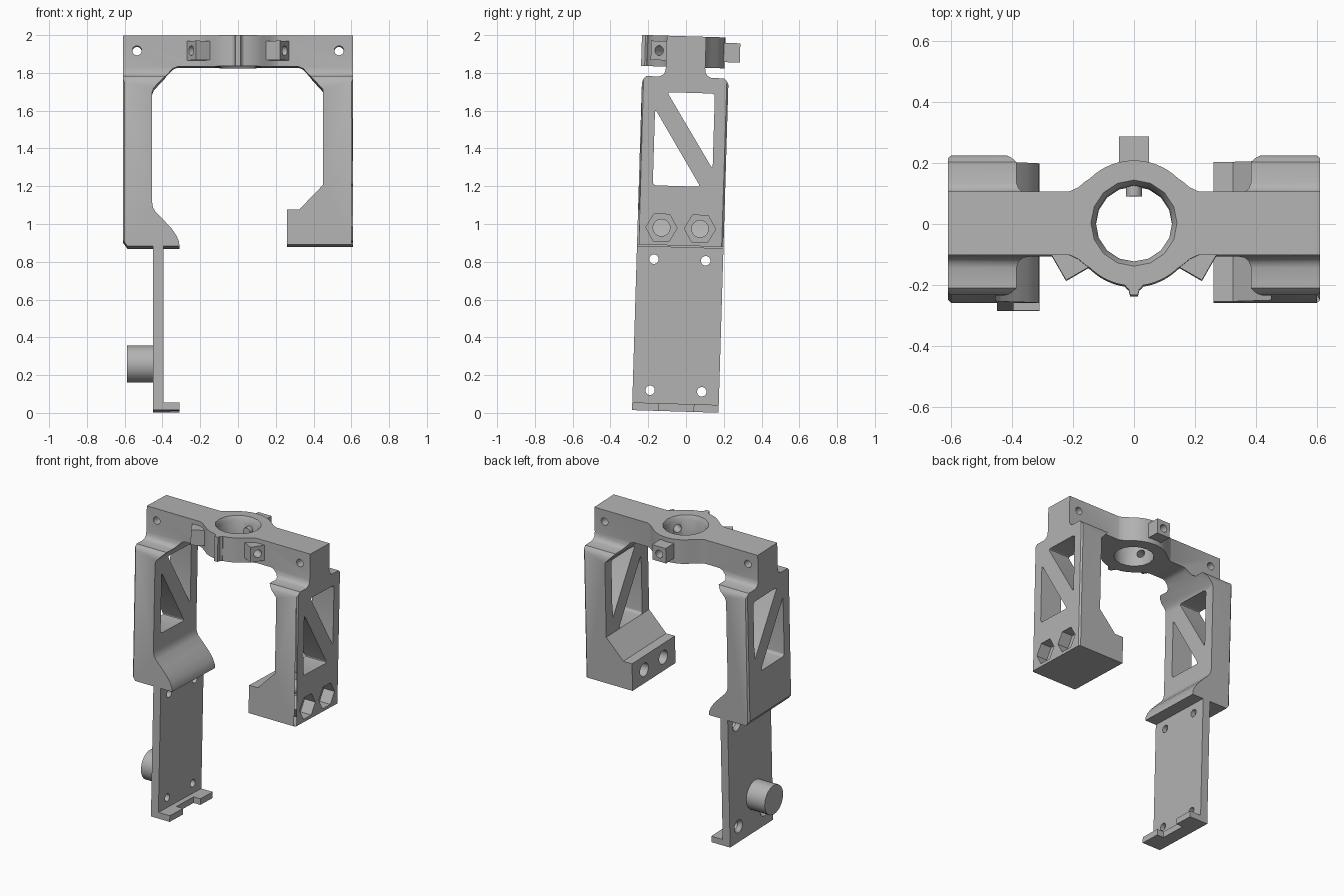
import bpy, bmesh, math
from mathutils import Matrix, Vector

if "Cube" in bpy.data.objects:
    bpy.data.objects.remove(bpy.data.objects["Cube"], do_unlink=True)

grey = bpy.data.materials.new("mid_grey")
grey.use_nodes = True
grey.diffuse_color = (0.45, 0.45, 0.45, 1)
grey.node_tree.nodes["Principled BSDF"].inputs["Base Color"].default_value = grey.diffuse_color

MID, HALF = 0.003, 0.229          # depth centre and half depth of the arms
TOP, UNDER = 1.994, 1.83          # top bar heights
parts = []


def make(name, bm):
    bmesh.ops.recalc_face_normals(bm, faces=bm.faces)
    mesh = bpy.data.meshes.new(name)
    bm.to_mesh(mesh)
    bm.free()
    mesh.materials.append(grey)
    ob = bpy.data.objects.new(name, mesh)
    bpy.context.collection.objects.link(ob)
    return ob


def prism(name, pts, axis, a, b, radius=0, edge_rule=None):
    """Extrude a 2D outline along an axis, optionally rounding its corners."""
    place = {"x": lambda u, v, t: (t, u, v),
             "y": lambda u, v, t: (u, t, v),
             "z": lambda u, v, t: (u, v, t)}[axis]
    bm = bmesh.new()
    lo = [bm.verts.new(place(u, v, a)) for u, v in pts]
    hi = [bm.verts.new(place(u, v, b)) for u, v in pts]
    bm.faces.new(lo)
    bm.faces.new(hi)
    n = len(pts)
    for i in range(n):
        bm.faces.new((lo[i], lo[(i + 1) % n], hi[(i + 1) % n], hi[i]))
    if radius:
        bm.edges.ensure_lookup_table()
        sides = [bm.edges.get((p, q)) for p, q in zip(lo, hi)]
        bmesh.ops.bevel(bm, geom=sides, offset=radius, segments=4, profile=0.5, affect="EDGES")
    if edge_rule:
        bmesh.ops.bevel(bm, geom=[e for e in bm.edges if edge_rule(e)],
                        offset=0.01, segments=1, affect="EDGES")
    return make(name, bm)


def box(name, x, y, z):
    return prism(name, [(x[0], y[0]), (x[1], y[0]), (x[1], y[1]), (x[0], y[1])], "z", *z)


def rod(name, start, end, r1, r2=None, sides=24):
    """Cylinder or cone between two points."""
    a, b = Vector(start), Vector(end)
    bm = bmesh.new()
    turn = (b - a).to_track_quat("Z", "Y").to_matrix().to_4x4()
    bmesh.ops.create_cone(bm, cap_ends=True, segments=sides, radius1=r1,
                          radius2=r1 if r2 is None else r2, depth=(b - a).length,
                          matrix=Matrix.Translation((a + b) / 2) @ turn)
    return make(name, bm)


def combine(ob, tool, how="DIFFERENCE"):
    mod = ob.modifiers.new("cut", "BOOLEAN")
    mod.operation, mod.solver, mod.object = how, "EXACT", tool
    bpy.context.view_layer.objects.active = ob
    bpy.ops.object.modifier_apply(modifier=mod.name)
    bpy.data.objects.remove(tool, do_unlink=True)


# Bracket frame: front outline trimmed by the side outline
front = [(-0.63, TOP), (-0.63, 0.93), (-0.608, 0.905), (-0.585, 0.875), (-0.31, 0.875),
         (-0.312, 0.9), (-0.325, 0.93), (-0.35, 0.967), (-0.39, 1.01), (-0.435, 1.055),
         (-0.45, 1.08), (-0.455, 1.11), (-0.455, 1.69), (-0.445, 1.715), (-0.345, 1.82),
         (-0.32, UNDER), (0.32, UNDER), (0.345, 1.82), (0.45, 1.705), (0.45, 1.2),
         (0.325, 1.07), (0.26, 1.07), (0.26, 0.885), (0.63, 0.885), (0.63, TOP)]
frame = prism("bracket_frame", front, "y", -0.4, 0.4)
half = [(HALF, 0.8), (HALF, 1.755), (HALF - 0.022, 1.777), (0.14, 1.777),
        (0.12, 1.785), (0.108, 1.8), (0.104, 1.825), (0.104, 2.1)]
side = [(MID + u, v) for u, v in half] + [(MID - u, v) for u, v in reversed(half)]
outer = lambda e: all(abs(abs(v.co.x) - 0.61) < 1e-4 and v.co.z < 1.76 for v in e.verts)
combine(frame, prism("trim", side, "x", -0.61, 0.61, edge_rule=outer), "INTERSECT")

# Collar with fillets into the bar and a small front pointer
quarter = [(0.225, 0.1), (0.205, 0.107), (0.182, 0.118), (0.162, 0.135)]
quarter += [(0.206 * math.cos(t), 0.206 * math.sin(t))
            for t in (math.radians(46 + 6 * i) for i in range(7))]
back = quarter + [(0, 0.206)]
nose = quarter + [(0.028, 0.207), (0.017, 0.217), (0.013, 0.236)]
outline = back + [(-x, y) for x, y in reversed(quarter)]
outline += [(-x, -y) for x, y in nose] + [(x, -y) for x, y in reversed(nose)]
outline = [(x, y + MID) for x, y in outline]
combine(frame, prism("collar", outline, "z", UNDER, TOP), "UNION")

# Three clamp blocks around the collar
directions = [Vector((math.cos(a), math.sin(a), 0)) for a in map(math.radians, (90, 210, 330))]
centre = Vector((0, MID, 1.914))
for d in directions:
    s = Vector((-d.y, d.x, 0)) * 0.05
    corners = [centre + d * r + s * k for r, k in ((0.17, -1), (0.286, -1), (0.286, 1), (0.17, 1))]
    combine(frame, prism("block", [c.xy for c in corners], "z", 1.863, 1.965), "UNION")

# Collar bore, top chamfer and clamp screw holes
combine(frame, rod("bore", (0, MID, 1.7), (0, MID, 2.1), 0.125, sides=16))
combine(frame, rod("chamfer", (0, MID, TOP - 0.03), (0, MID, TOP + 0.01), 0.124, 0.147, sides=16))
for d in directions:
    combine(frame, rod("screw_hole", centre + d * 0.09, centre + d * 0.32, 0.026))

# Bar end holes
for x in (-0.535, 0.535):
    combine(frame, rod("bar_hole", (x, -0.3, 1.915), (x, 0.3, 1.915), 0.025))

# Triangular windows through both arms
windows = [[(-0.09, 1.695), (0.162, 1.695), (0.162, 1.295)],
           [(-0.152, 1.605), (-0.152, 1.2), (0.1, 1.2)]]
for tri in windows:
    for x in (-0.53, 0.53):
        combine(frame, prism("window", tri, "x", x - 0.2, x + 0.2, radius=0.018))

# Nut pockets and bolt holes in the left foot
for y in (-0.102, 0.102):
    combine(frame, rod("bolt_hole", (0.2, y + MID, 0.977), (0.7, y + MID, 0.977), 0.045))
    pts = [(y + MID + 0.083 * math.cos(i * math.pi / 3), 0.977 + 0.083 * math.sin(i * math.pi / 3))
           for i in range(6)]
    combine(frame, prism("nut_pocket", pts, "x", 0.53, 0.7))
parts.append(frame)

# Hanging plate with countersunk holes
plate = box("hanging_plate", (-0.45, -0.395), (MID - HALF, MID + HALF), (0.007, 0.885))
for y in (MID - 0.137, MID + 0.137):
    for z in (0.115, 0.809):
        combine(plate, rod("plate_hole", (-0.6, y, z), (-0.3, y, z), 0.025))
        combine(plate, rod("countersink", (-0.455, y, z), (-0.425, y, z), 0.047, 0.024))
parts.append(plate)

# Notched ledge along the plate foot
lo, hi = MID - HALF, MID + HALF
ledge = [(-0.4, lo), (-0.31, lo), (-0.31, -0.085), (-0.36, -0.085),
         (-0.36, 0.1), (-0.31, 0.1), (-0.31, hi), (-0.4, hi)]
parts.append(prism("foot_ledge", ledge, "z", 0.007, 0.048))

# Round boss on the outside of the plate
parts.append(rod("round_boss", (-0.44, -0.045, 0.256), (-0.588, -0.045, 0.256), 0.098, sides=32))

# Slight backward lean and shading
lean = Matrix.Translation((0, 0, 2)) @ Matrix.Rotation(-0.03, 4, "X") @ Matrix.Translation((0, 0, -2))
for ob in parts:
    ob.data.transform(lean)
    bpy.ops.object.select_all(action="DESELECT")
    ob.select_set(True)
    bpy.context.view_layer.objects.active = ob
    bpy.ops.object.shade_smooth_by_angle(angle=math.radians(30))
